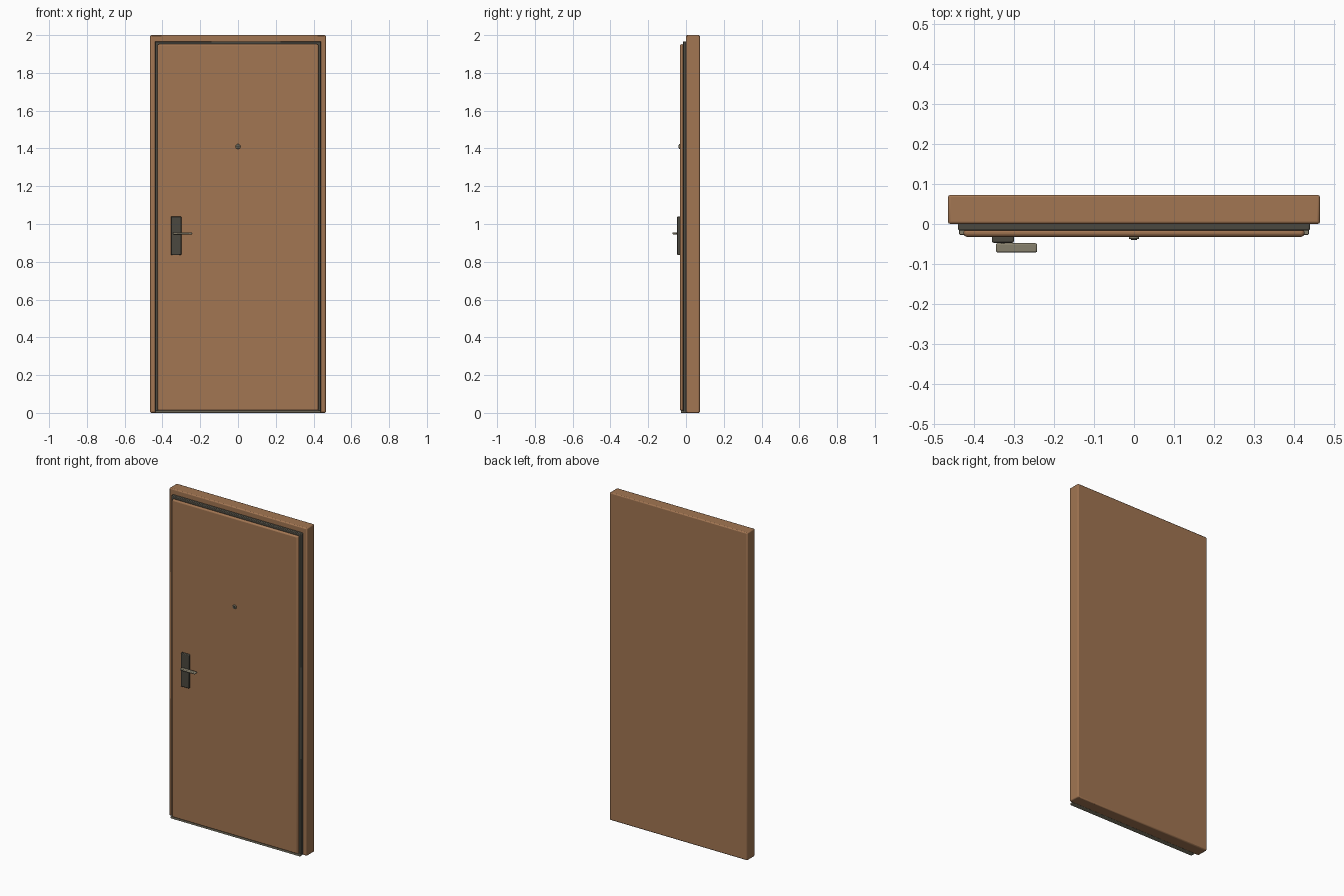
import bpy
import math

old = bpy.data.objects.get("Cube")
if old:
    bpy.data.objects.remove(old, do_unlink=True)


def material(name, rgb):
    m = bpy.data.materials.new(name)
    m.use_nodes = True
    m.diffuse_color = (*rgb, 1)
    m.node_tree.nodes["Principled BSDF"].inputs["Base Color"].default_value = (*rgb, 1)
    return m


WOOD = material("brown_wood", (0.36, 0.18, 0.085))
DARK = material("dark_grey", (0.07, 0.065, 0.05))
METAL = material("warm_grey_metal", (0.24, 0.215, 0.15))


def finish(obj, name, mat, bevel, segments):
    obj.name = name
    obj.data.materials.append(mat)
    if bevel:
        mod = obj.modifiers.new("Bevel", 'BEVEL')
        mod.width = bevel
        mod.segments = segments
        mod.limit_method = 'ANGLE'
    bpy.ops.object.shade_smooth_by_angle(angle=math.radians(35))
    return obj


def box(name, xs, ys, zs, mat, bevel=0.0, segments=2):
    """Box between pairs of limits, with softened edges."""
    spans = (xs, ys, zs)
    bpy.ops.mesh.primitive_cube_add(size=1, location=[sum(s) / 2 for s in spans])
    obj = bpy.context.object
    obj.scale = [s[1] - s[0] for s in spans]
    bpy.ops.object.transform_apply(location=False, rotation=False, scale=True)
    return finish(obj, name, mat, bevel, segments)


def rod(name, x, z, radius, ys, mat, bevel=0.0):
    """Cylinder pointing along y."""
    bpy.ops.mesh.primitive_cylinder_add(
        vertices=24, radius=radius, depth=ys[1] - ys[0],
        location=(x, sum(ys) / 2, z), rotation=(math.pi / 2, 0, 0))
    return finish(bpy.context.object, name, mat, bevel, 2)


# Door body and layered front
box("door_frame", (-0.465, 0.465), (0, 0.073), (0, 2), WOOD, 0.006)
box("seal", (-0.44, 0.44), (-0.016, 0.005), (0.006, 1.967), DARK, 0.004)
box("door_panel", (-0.426, 0.426), (-0.032, -0.012), (0.012, 1.952), WOOD, 0.008)
box("threshold", (-0.437, 0.437), (-0.027, 0.005), (0, 0.012), METAL, 0.002)

# Lock and lever
box("lock_plate", (-0.355, -0.3), (-0.047, -0.03), (0.835, 1.04), DARK, 0.004)
rod("lever_spindle", -0.328, 0.95, 0.005, (-0.06, -0.04), METAL)
box("lever", (-0.345, -0.242), (-0.071, -0.048), (0.945, 0.956), METAL, 0.004)

# Peephole
rod("peephole_ring", 0, 1.41, 0.013, (-0.038, -0.03), METAL, 0.003)
rod("peephole_lens", 0, 1.41, 0.007, (-0.0395, -0.03), DARK)
